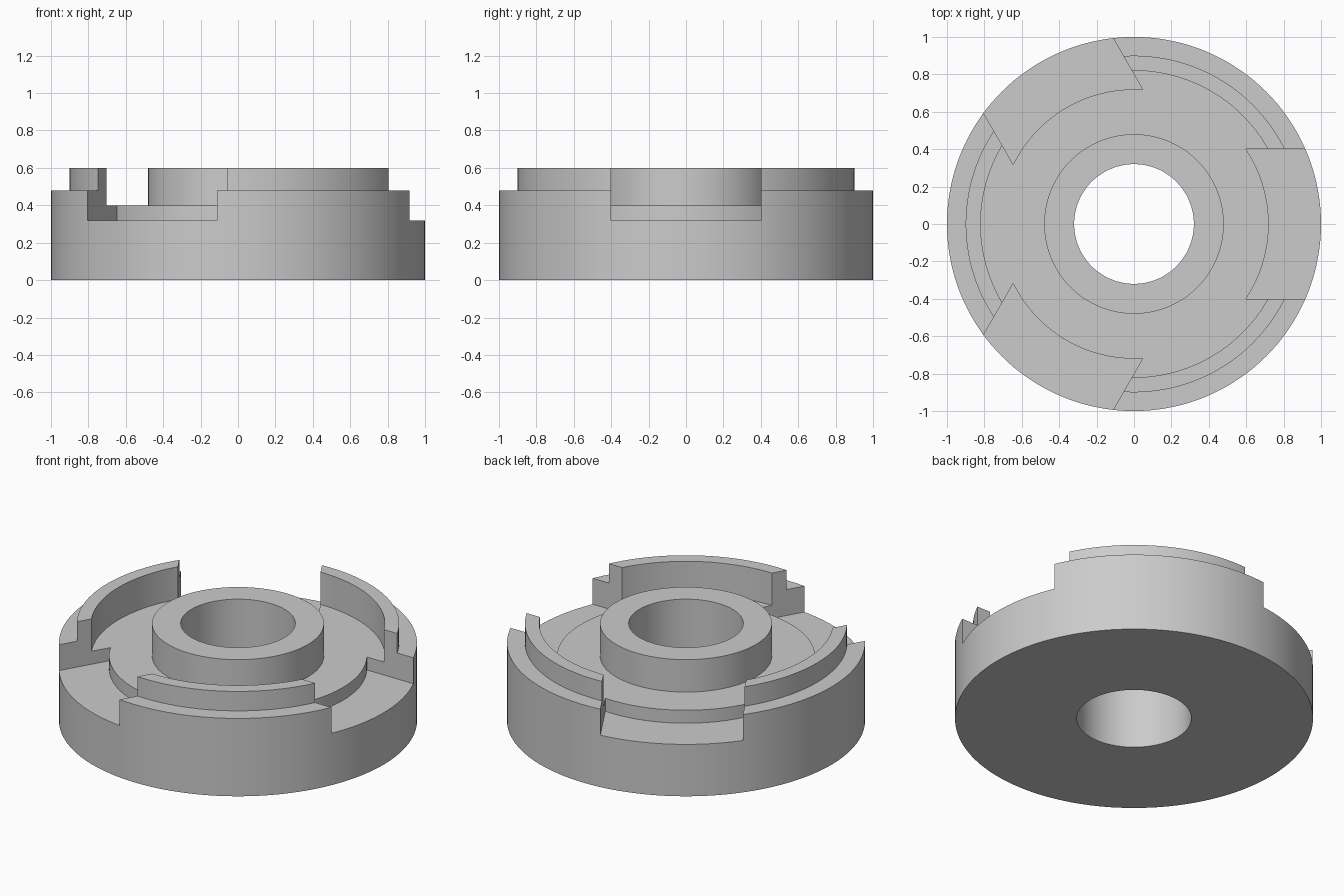
import bpy, bmesh, math
from mathutils import Matrix, Vector

cube = bpy.data.objects.get("Cube")
if cube:
    bpy.data.objects.remove(cube, do_unlink=True)

SEGMENTS = 144
NOTCH_HALF, NOTCH_RADIUS, NOTCH_FLOOR, NOTCH_TOP = 0.4, 0.72, 0.32, 0.8

grey = bpy.data.materials.new("plain_grey")
grey.use_nodes = True
grey.diffuse_color = (0.6, 0.6, 0.6, 1)
grey.node_tree.nodes["Principled BSDF"].inputs["Base Color"].default_value = (0.6, 0.6, 0.6, 1)


def bridge(bm, loop_a, loop_b):
    """Join two closed loops of vertices with quads."""
    for i in range(len(loop_a)):
        bm.faces.new((loop_a[i - 1], loop_a[i], loop_b[i], loop_b[i - 1]))


def make_object(name, bm):
    bmesh.ops.recalc_face_normals(bm, faces=bm.faces[:])
    mesh = bpy.data.meshes.new(name)
    bm.to_mesh(mesh)
    bm.free()
    mesh.materials.append(grey)
    obj = bpy.data.objects.new(name, mesh)
    bpy.context.collection.objects.link(obj)
    return obj


# Turned body: bore, hub, channel, lip and outer rim as (radius, height)
profile = [(0.32, 0), (0.32, 0.6), (0.48, 0.6), (0.48, 0.4), (0.82, 0.4),
           (0.82, 0.6), (0.9, 0.6), (0.9, 0.48), (1, 0.48), (1, 0)]
bm = bmesh.new()
sections = []
for i in range(SEGMENTS):
    turn = Matrix.Rotation(math.tau * i / SEGMENTS, 3, 'Z')
    sections.append([bm.verts.new(turn @ Vector((r, 0, z))) for r, z in profile])
for i in range(SEGMENTS):
    bridge(bm, sections[i - 1], sections[i])
body = make_object("slotted_ring_body", bm)

# Three straight-sided notches with a rounded inner wall
half_angle = math.asin(NOTCH_HALF / NOTCH_RADIUS)
steps = 28
outline = [(1.2, -NOTCH_HALF), (1.2, NOTCH_HALF)]
for i in range(steps + 1):
    a = half_angle * (1 - 2 * i / steps)
    outline.append((NOTCH_RADIUS * math.cos(a), NOTCH_RADIUS * math.sin(a)))
bm = bmesh.new()
for k in range(3):
    turn = Matrix.Rotation(math.tau * k / 3, 3, 'Z')
    floor, top = [[bm.verts.new(turn @ Vector((x, y, z))) for x, y in outline]
                  for z in (NOTCH_FLOOR, NOTCH_TOP)]
    bridge(bm, floor, top)
    bm.faces.new(floor[::-1])
    bm.faces.new(top)
cutter = make_object("notch_cutter", bm)
cutter.hide_render = True

# Cut the notches, then drop the helper
cut = body.modifiers.new("notches", 'BOOLEAN')
cut.operation, cut.solver, cut.object = 'DIFFERENCE', 'EXACT', cutter
bpy.ops.object.select_all(action='DESELECT')
bpy.context.view_layer.objects.active = body
body.select_set(True)
bpy.ops.object.modifier_apply(modifier=cut.name)
bpy.data.objects.remove(cutter, do_unlink=True)
bpy.ops.object.shade_smooth_by_angle(angle=math.radians(30))
